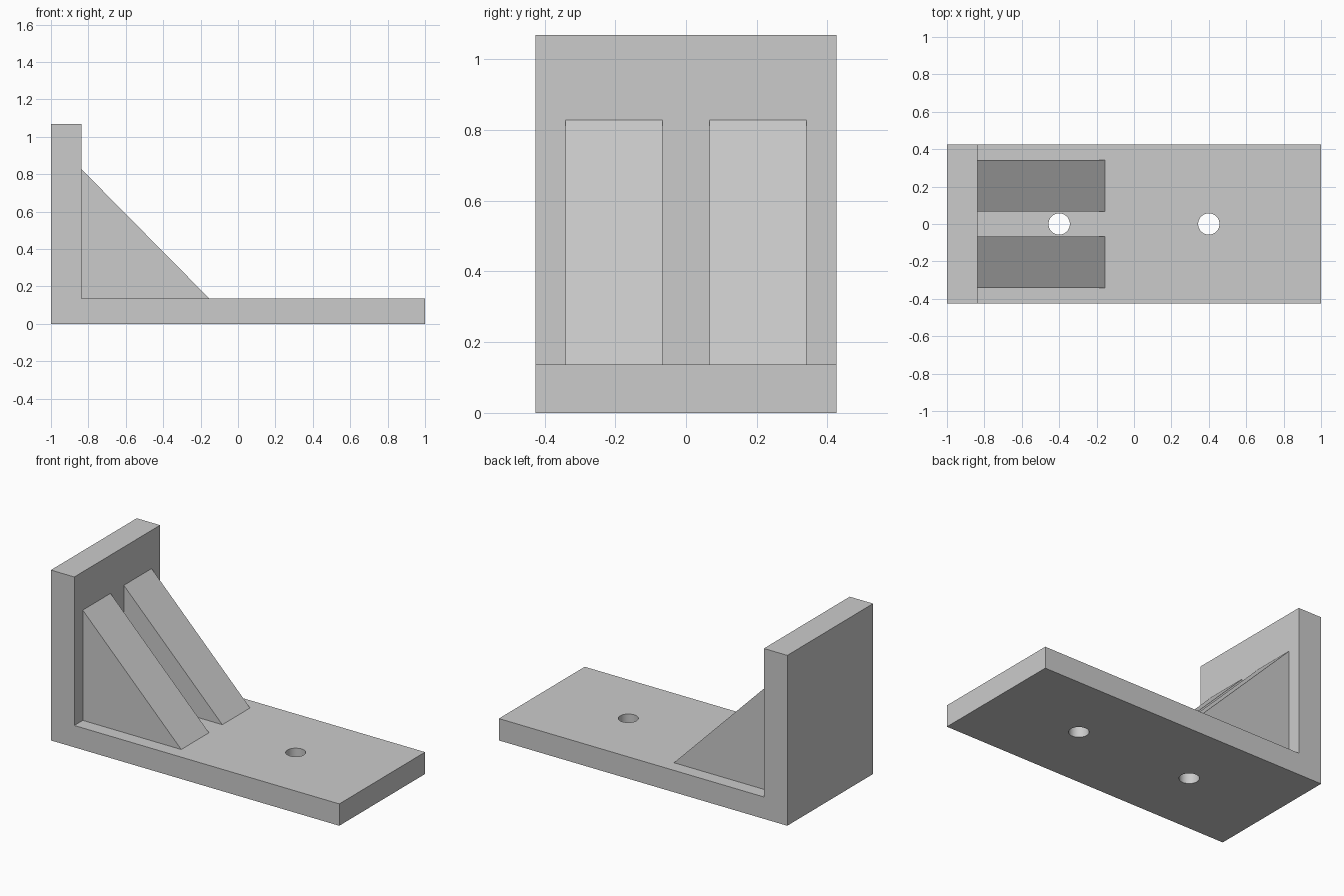
import bpy
import bmesh

if "Cube" in bpy.data.objects:
    bpy.data.objects.remove(bpy.data.objects["Cube"], do_unlink=True)

grey = bpy.data.materials.new("light grey")
grey.use_nodes = True
colour = (0.6, 0.6, 0.6, 1)
grey.diffuse_color = colour
grey.node_tree.nodes["Principled BSDF"].inputs["Base Color"].default_value = colour

WALL_X = -0.838
BASE_TOP = 0.137
HALF_DEPTH = 0.425


def extrude_profile(name, profile, y0, y1):
    """Extrude an (x, z) outline from y0 to y1."""
    bm = bmesh.new()
    face = bm.faces.new([bm.verts.new((x, y0, z)) for x, z in profile])
    result = bmesh.ops.extrude_face_region(bm, geom=[face])
    moved = [v for v in result["geom"] if isinstance(v, bmesh.types.BMVert)]
    bmesh.ops.translate(bm, verts=moved, vec=(0, y1 - y0, 0))
    bmesh.ops.recalc_face_normals(bm, faces=bm.faces)
    mesh = bpy.data.meshes.new(name)
    bm.to_mesh(mesh)
    bm.free()
    mesh.materials.append(grey)
    obj = bpy.data.objects.new(name, mesh)
    bpy.context.collection.objects.link(obj)
    return obj


# L-shaped body: base plate and upright wall
body = extrude_profile("angle_plate", [
    (-1, 0), (1, 0), (1, BASE_TOP), (WALL_X, BASE_TOP),
    (WALL_X, 1.068), (-1, 1.068)], -HALF_DEPTH, HALF_DEPTH)

# Screw holes through the base
for i, x in enumerate((-0.4, 0.4)):
    bpy.ops.mesh.primitive_cylinder_add(
        vertices=48, radius=0.057, depth=0.6, location=(x, 0, 0.07))
    cutter = bpy.context.object
    cutter.name = f"hole_cutter_{i + 1}"
    cutter.data.materials.append(grey)
    cutter.hide_render = True
    cutter.hide_set(True)
    cut = body.modifiers.new(f"screw_hole_{i + 1}", 'BOOLEAN')
    cut.operation = 'DIFFERENCE'
    cut.solver = 'EXACT'
    cut.object = cutter

# Smooth hole walls, crisp edges elsewhere
bpy.context.view_layer.update()
evaluated = body.evaluated_get(bpy.context.evaluated_depsgraph_get())
cut_mesh = bpy.data.meshes.new_from_object(evaluated)
body.modifiers.clear()
body.data = cut_mesh
for obj in [o for o in bpy.data.objects if o.name.startswith("hole_cutter")]:
    bpy.data.objects.remove(obj, do_unlink=True)
bpy.ops.object.select_all(action='DESELECT')
body.select_set(True)
bpy.context.view_layer.objects.active = body
bpy.ops.object.shade_smooth_by_angle()

# Two triangular stiffening ribs
rib = [(WALL_X, BASE_TOP), (-0.155, BASE_TOP), (WALL_X, 0.828)]
for name, y0, y1 in (("front_rib", -0.341, -0.066), ("back_rib", 0.066, 0.341)):
    extrude_profile(name, rib, y0, y1)
